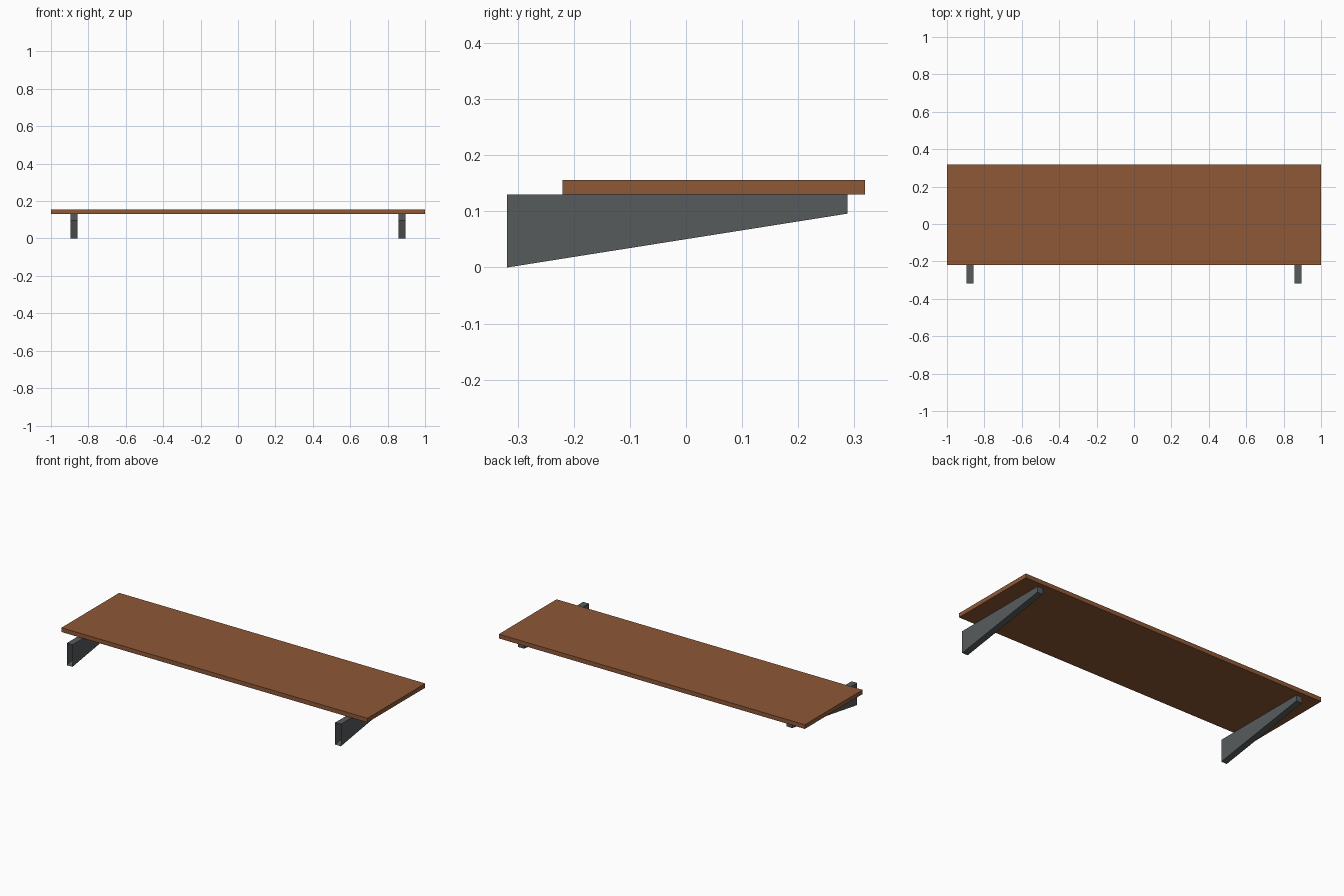
import bpy, bmesh

if "Cube" in bpy.data.objects:
    bpy.data.objects.remove(bpy.data.objects["Cube"])


def material(name, rgb):
    m = bpy.data.materials.new(name)
    m.diffuse_color = (*rgb, 1)
    m.use_nodes = True
    m.node_tree.nodes["Principled BSDF"].inputs["Base Color"].default_value = m.diffuse_color
    return m


wood = material("brown_wood", (0.27, 0.098, 0.037))
metal = material("dark_grey_metal", (0.095, 0.105, 0.107))


def add_object(name, bm, mat):
    mesh = bpy.data.meshes.new(name)
    bm.to_mesh(mesh)
    bm.free()
    mesh.materials.append(mat)
    obj = bpy.data.objects.new(name, mesh)
    bpy.context.collection.objects.link(obj)
    return obj


# Shelf board
bm = bmesh.new()
bmesh.ops.create_cube(bm, size=1)
for v in bm.verts:
    v.co.x *= 2.0
    v.co.y = v.co.y * 0.539 + 0.0495
    v.co.z = v.co.z * 0.025 + 0.143
add_object("shelf_board", bm, wood)

# Tapered brackets: side profile in (y, z), hollow and open at the front end
profile = [(-0.319, 0.0), (0.288, 0.096), (0.288, 0.1305), (-0.319, 0.1305)]
for side, cx in (("left", -0.877), ("right", 0.877)):
    bm = bmesh.new()
    face = bm.faces.new([bm.verts.new((cx - 0.0185, y, z)) for y, z in profile])
    ext = bmesh.ops.extrude_face_region(bm, geom=[face], use_keep_orig=True)
    moved = [g for g in ext["geom"] if isinstance(g, bmesh.types.BMVert)]
    bmesh.ops.translate(bm, vec=(0.037, 0, 0), verts=moved)
    bmesh.ops.recalc_face_normals(bm, faces=bm.faces)
    bm.normal_update()
    front = [f for f in bm.faces if f.normal.y < -0.9]
    bmesh.ops.delete(bm, geom=front, context='FACES_ONLY')
    add_object(side + "_bracket", bm, metal)
